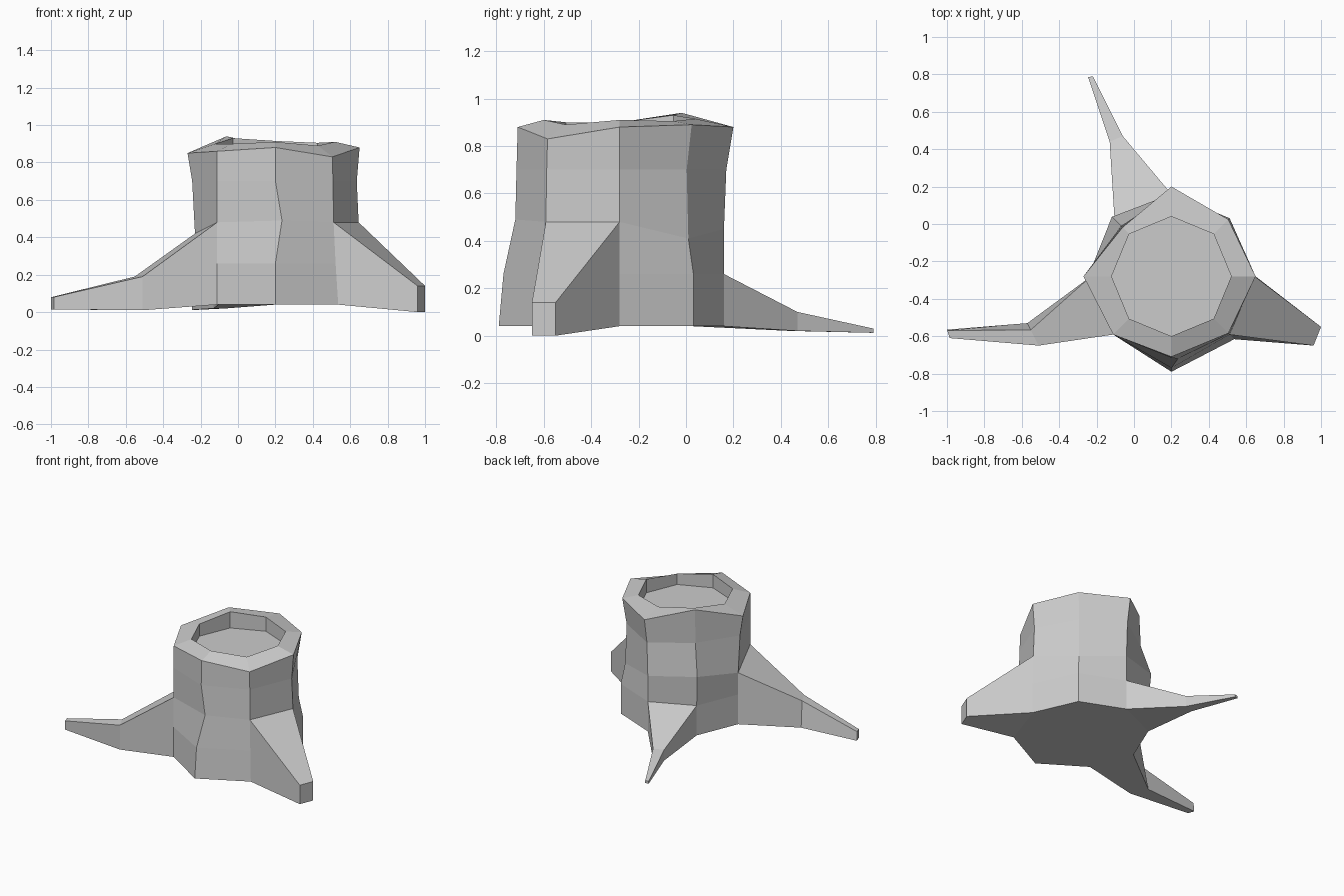
import bpy
import bmesh
from math import cos, sin, radians
from mathutils import Vector

default_cube = bpy.data.objects.get("Cube")
if default_cube:
    bpy.data.objects.remove(default_cube, do_unlink=True)

CENTRE = Vector((0.2, -0.28, 0))
SIDES = 8

# One weathered wood colour for the whole stump
wood = bpy.data.materials.new("weathered_grey")
wood.use_nodes = True
wood.diffuse_color = (0.6, 0.6, 0.6, 1)
wood.node_tree.nodes["Principled BSDF"].inputs["Base Color"].default_value = wood.diffuse_color

bm = bmesh.new()


def point_around(column, radius, height):
    """Vertex on one of the trunk's upright edges."""
    angle = radians(360 / SIDES * column)
    return bm.verts.new(CENTRE + Vector((radius * cos(angle), radius * sin(angle), height)))


def make_ring(radii, heights):
    return [point_around(c, r, h) for c, (r, h) in enumerate(zip(radii, heights))]


def level(height):
    return [height] * SIDES


# Trunk rings from the ground to the outer rim, starting at +x
rings = [
    make_ring((.45, .44, .44, .43, .43, .44, .51, .475), level(.04)),
    make_ring((.45, .44, .44, .43, .43, .44, .49, .455), level(.26)),
    make_ring((.445, .41, .44, .45, .43, .44, .44, .44), (.48, .41, .45, .48, .42, .48, .49, .48)),
    make_ring((.435, .40, .45, .38, .445, .44, .435, .435), level(.70)),
    make_ring((.45, .43, .48, .37, .47, .44, .43, .43), (.88, .89, .88, .94, .85, .86, .88, .83)),
]
rings[2][6].co.x += .035

# Inner rim and the sunken cut surface
inner_radii = level(.32)
rim = make_ring(inner_radii, (.91, .905, .915, .93, .90, .90, .91, .89))
floor = make_ring(inner_radii, level(.81))

# Roots: starting side -> rows of wall replaced, and cross-sections as
# (first edge, second edge, bottom, top, lean of the first upper edge)
roots = {
    2: (1, [((-.06, .47), (-.13, .44), .02, .10, 0),
            ((-.22, .79), (-.245, .785), .012, .03, 0)]),
    4: (2, [((-.57, -.53), (-.51, -.65), .01, .19, .3),
            ((-1, -.565), (-.985, -.61), .015, .08, .1)]),
    7: (2, [((.96, -.65), (1, -.55), 0, .14, 0)]),
}


def make_section(first, second, bottom, top, lean):
    a, b = Vector(first), Vector(second)
    corners = [(a, bottom), (b, bottom), (b, top), (a.lerp(b, lean), top)]
    return [bm.verts.new((p.x, p.y, z)) for p, z in corners]


def make_root(side, rows, sections):
    after = (side + 1) % SIDES
    left = [rings[r][side] for r in range(rows + 1)]
    right = [rings[r][after] for r in range(rows + 1)]
    for number, data in enumerate(sections):
        a, b, c, d = make_section(*data)
        bm.faces.new(left + [d, a])
        bm.faces.new([b, c] + right[::-1])
        bm.faces.new([left[-1], right[-1], c, d])
        bm.faces.new([a, b, right[0], left[0]])
        left, right = [a, d], [b, c]
    bm.faces.new([a, b, c, d])


# Trunk wall, leaving openings where the roots grow out
for row, (lower, upper) in enumerate(zip(rings, rings[1:])):
    for side in range(SIDES):
        after = (side + 1) % SIDES
        if side in roots and row < roots[side][0]:
            continue
        bm.faces.new([lower[side], lower[after], upper[after], upper[side]])

# Rim, inner wall, cut surface and underside
for outer, inner in ((rings[-1], rim), (rim, floor)):
    for side in range(SIDES):
        after = (side + 1) % SIDES
        bm.faces.new([outer[side], outer[after], inner[after], inner[side]])
bm.faces.new(floor)
bm.faces.new(rings[0][::-1])

for side, (rows, sections) in roots.items():
    make_root(side, rows, sections)

bmesh.ops.recalc_face_normals(bm, faces=bm.faces[:])
mesh = bpy.data.meshes.new("tree_stump")
bm.to_mesh(mesh)
bm.free()
mesh.materials.append(wood)
stump = bpy.data.objects.new("tree_stump", mesh)
bpy.context.collection.objects.link(stump)
